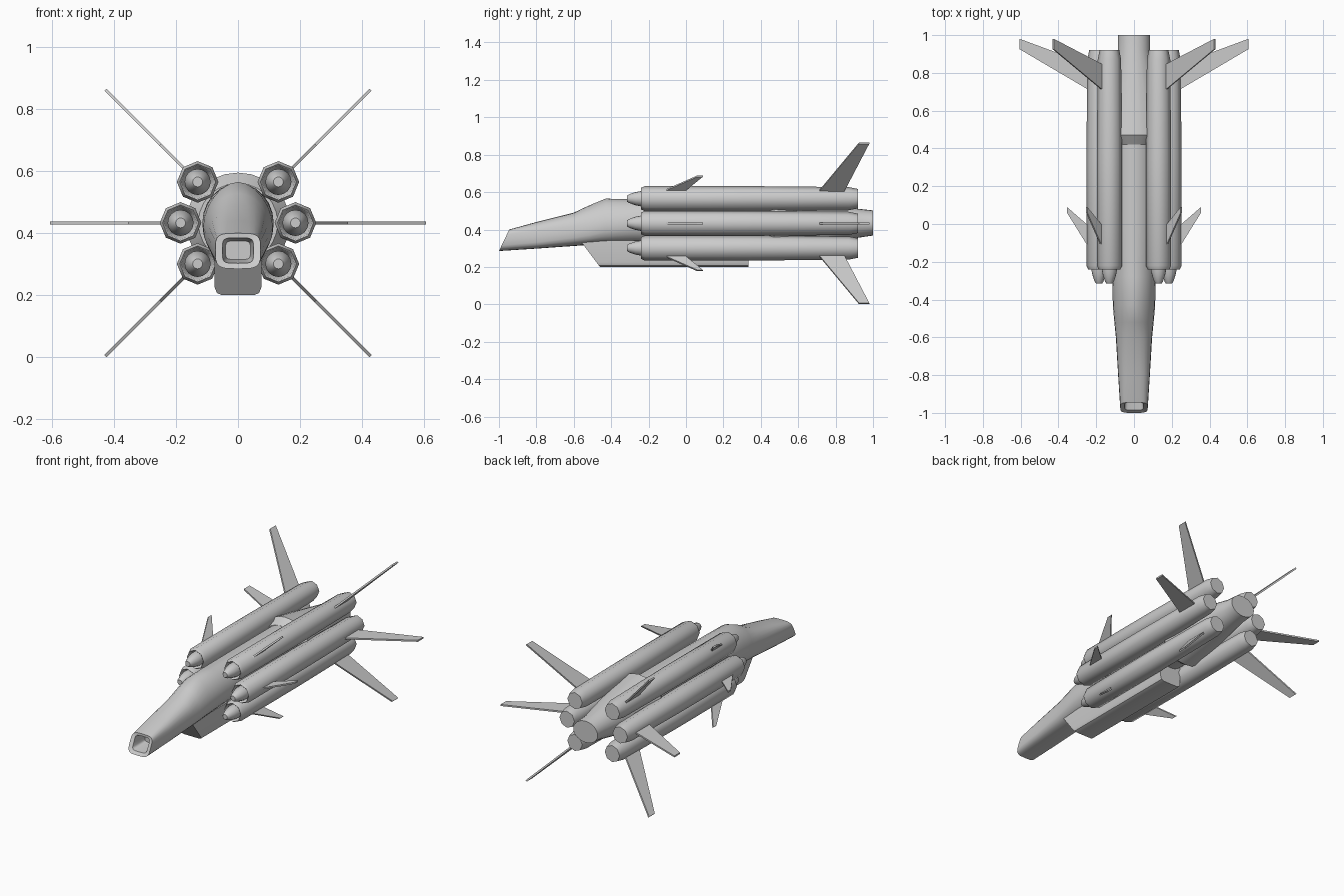
import bpy, bmesh
from math import sin, cos, pi, radians
from mathutils import Vector

if "Cube" in bpy.data.objects:
    bpy.data.objects.remove(bpy.data.objects["Cube"])

grey = bpy.data.materials.new("hull_grey")
grey.use_nodes = True
grey.diffuse_color = (0.6, 0.6, 0.6, 1)
grey.node_tree.nodes["Principled BSDF"].inputs["Base Color"].default_value = (0.6, 0.6, 0.6, 1)

AXIS_Z = 0.433


def finish(name, bm, smooth=None):
    bmesh.ops.recalc_face_normals(bm, faces=bm.faces)
    mesh = bpy.data.meshes.new(name)
    bm.to_mesh(mesh)
    bm.free()
    mesh.materials.append(grey)
    ob = bpy.data.objects.new(name, mesh)
    bpy.context.collection.objects.link(ob)
    if smooth:
        bpy.ops.object.select_all(action="DESELECT")
        ob.select_set(True)
        bpy.context.view_layer.objects.active = ob
        bpy.ops.object.shade_smooth_by_angle(angle=radians(smooth))
    return ob


def loft(name, rings, smooth=None):
    """Skin a list of equal rings of points and cap both ends."""
    bm = bmesh.new()
    loops = [[bm.verts.new(p) for p in ring] for ring in rings]
    n = len(loops[0])
    for a, b in zip(loops, loops[1:]):
        for i in range(n):
            j = (i + 1) % n
            bm.faces.new((a[i], a[j], b[j], b[i]))
    bm.faces.new(loops[0])
    bm.faces.new(loops[-1])
    return finish(name, bm, smooth)


def oval(y, half, low, mid, high, up=2, down=2, lean=0, n=24):
    """Superellipse section; lean slides the top of the ring back along y."""
    ring = []
    for i in range(n):
        c, s = cos(2 * pi * i / n), sin(2 * pi * i / n)
        e = 2 / (up if s >= 0 else down)
        x = half * abs(c) ** e * (1 if c >= 0 else -1)
        z = mid + ((high - mid) if s >= 0 else (low - mid)) * abs(s) ** e
        ring.append((x, y + lean * (z - low) / (high - low), z))
    return ring


def circle(y, r, x, z, n):
    return [(x + r * cos(2 * pi * i / n), y, z + r * sin(2 * pi * i / n)) for i in range(n)]


# Fuselage with raked hollow intake at the nose
loft("fuselage", [
    oval(-0.87, 0.04, 0.315, 0.345, 0.375, 5, 5),
    oval(-0.985, 0.05, 0.303, 0.345, 0.385, 5, 5, 0.04),
    oval(-1.0, 0.073, 0.285, 0.345, 0.40, 4, 4, 0.055),
    oval(-0.8, 0.084, 0.298, 0.36, 0.44, 3, 3.5),
    oval(-0.6, 0.096, 0.312, 0.385, 0.49, 2.4, 3),
    oval(-0.52, 0.104, 0.318, 0.40, 0.528, 2, 2.8),
    oval(-0.43, 0.112, 0.322, 0.42, 0.565, 1.8, 2.5),
    oval(-0.28, 0.115, 0.326, 0.43, 0.562, 1.9, 2.2),
    oval(0.0, 0.115, 0.32, AXIS_Z, 0.56),
    oval(0.45, 0.115, 0.306, AXIS_Z, 0.56),
], 35)

# Tail cone with a flared shoulder and flattened exhaust
loft("tail_cone", [
    oval(0.42, 0.128, 0.305, AXIS_Z, 0.561),
    oval(0.47, 0.168, 0.271, AXIS_Z, 0.595),
    oval(0.92, 0.085, 0.356, AXIS_Z, 0.511),
    oval(1.0, 0.085, 0.368, AXIS_Z, 0.502),
], 35)

# Belly intake box with swept front
def belly_ring(y, lean):
    return [(x, y + lean * (z - 0.2) / 0.14, z) for x, z in
            [(-0.05, 0.2), (0.05, 0.2), (0.068, 0.207), (0.075, 0.225), (0.075, 0.34),
             (-0.075, 0.34), (-0.075, 0.225), (-0.068, 0.207)]]

loft("belly_intake", [belly_ring(-0.46, -0.105), belly_ring(0.335, 0)], 40)

# Engine pod profiles as (y, radius)
POD = [(-0.17, 0.04), (-0.235, 0.053), (-0.24, 0.058), (-0.22, 0.067),
       (0.35, 0.067), (0.87, 0.062), (0.92, 0.052)]
SPIKE = [(-0.315, 0.016), (-0.305, 0.023), (-0.27, 0.035), (-0.235, 0.042), (-0.16, 0.042)]


def fin(name, x, z, direction, root, tip):
    """Thin swept plate growing outward from a pod axis."""
    d = Vector(direction).normalized()
    side = Vector((d.z, 0, -d.x)) * 0.005
    base = Vector((x, 0, z))
    (r0, a0, b0), (r1, a1, b1) = root, tip
    outline = [base + d * r + Vector((0, y, 0)) for r, y in
               [(r0, a0), (r0, b0), (r1, b1), (r1, a1)]]
    loft(name, [[p + side for p in outline], [p - side for p in outline]])


# Three pods per side, each with spike, canard and tail fin
for side_name, s in (("left", 1), ("right", -1)):
    for level, px, dz in (("upper", 0.13, 0.132), ("middle", 0.185, 0), ("lower", 0.13, -0.132)):
        tag = f"{side_name}_{level}"
        x, z = s * px, AXIS_Z + dz
        loft(tag + "_pod", [circle(y, r, x, z, 8) for y, r in POD], 50)
        loft(tag + "_spike", [circle(y, r, x, z, 16) for y, r in SPIKE], 40)
        out = (s, 0, (dz > 0) - (dz < 0))
        fin(tag + "_canard", x, z, out, (0.055, -0.125, -0.01), (0.17, 0.06, 0.09))
        fin(tag + "_tail_fin", x, z, out, (0.055, 0.71, 0.845), (0.42, 0.925, 0.98))
